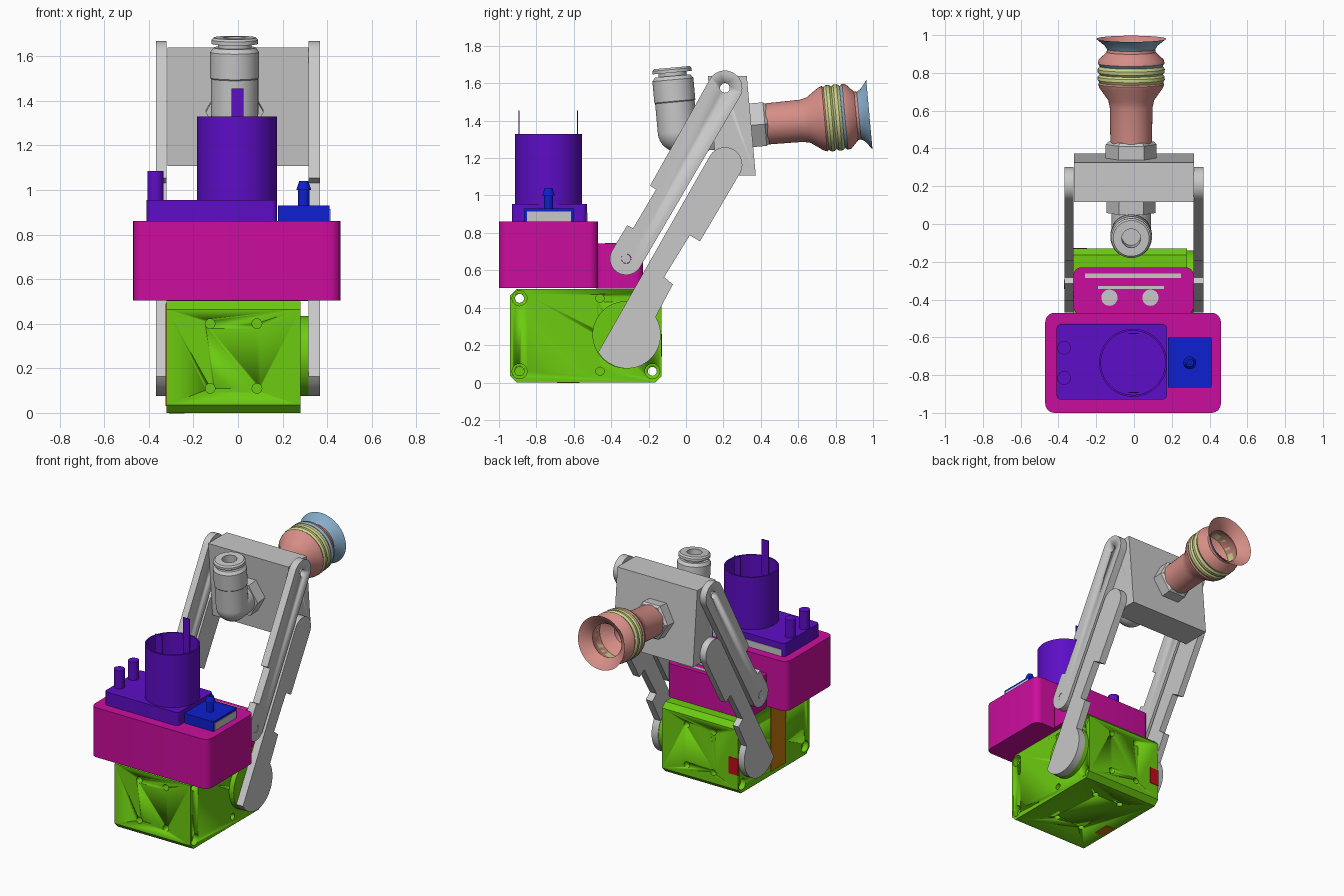
import bpy, bmesh
from math import radians, sin, cos, pi
from mathutils import Matrix, Vector

cube = bpy.data.objects.get("Cube")
if cube:
    bpy.data.objects.remove(cube, do_unlink=True)


def material(name, r, g, b):
    m = bpy.data.materials.new(name)
    m.use_nodes = True
    m.diffuse_color = (r, g, b, 1)
    m.node_tree.nodes["Principled BSDF"].inputs["Base Color"].default_value = (r, g, b, 1)
    return m


GREEN = material("lime green", .15, .6, .005)
MAGENTA = material("magenta", .6, .004, .34)
PURPLE = material("purple", .11, .004, .57)
BLUE = material("deep blue", .004, .014, .62)
GREY = material("light grey", .58, .58, .58)
PINK = material("salmon pink", .67, .27, .24)
YELLOW = material("pale yellow", .61, .65, .26)
SKY = material("pale blue", .25, .43, .61)
RED = material("red", .55, .003, .01)
ORANGE = material("orange", .58, .19, .005)


def finish(name, bm, mat, smooth=True):
    bmesh.ops.recalc_face_normals(bm, faces=bm.faces)
    mesh = bpy.data.meshes.new(name)
    bm.to_mesh(mesh)
    bm.free()
    mesh.materials.append(mat)
    ob = bpy.data.objects.new(name, mesh)
    bpy.context.collection.objects.link(ob)
    if smooth:
        bpy.ops.object.select_all(action='DESELECT')
        ob.select_set(True)
        bpy.context.view_layer.objects.active = ob
        bpy.ops.object.shade_smooth_by_angle(angle=radians(35))
    return ob


def box(name, x, y, z, mat, corner=0):
    """Box from ranges, with optional rounded vertical edges."""
    bm = bmesh.new()
    bmesh.ops.create_cube(bm, size=1)
    for v in bm.verts:
        v.co = [r[0] if c < 0 else r[1] for c, r in zip(v.co, (x, y, z))]
    if corner:
        upright = [e for e in bm.edges
                   if abs(e.verts[0].co.z - e.verts[1].co.z) > 1e-4]
        bmesh.ops.bevel(bm, geom=upright, offset=corner, segments=6,
                        profile=.5, affect='EDGES')
    return finish(name, bm, mat, corner > 0)


def prism(name, outline, x0, x1, mat):
    """Side outline of (y, z) points pushed along x."""
    bm = bmesh.new()
    face = bm.faces.new([bm.verts.new((x0, y, z)) for y, z in outline])
    out = bmesh.ops.extrude_face_region(bm, geom=[face])
    bmesh.ops.translate(bm, vec=(x1 - x0, 0, 0),
                        verts=[g for g in out["geom"] if isinstance(g, bmesh.types.BMVert)])
    return finish(name, bm, mat)


def lathe(name, profile, place, mat, sides=48):
    """Profile of (distance, radius) points turned about local z."""
    bm = bmesh.new()
    vs = [bm.verts.new((r, 0, s)) for s, r in profile]
    edges = [bm.edges.new(p) for p in zip(vs, vs[1:])]
    bmesh.ops.spin(bm, geom=vs + edges, cent=(0, 0, 0), axis=(0, 0, 1),
                   angle=2 * pi, steps=sides)
    bmesh.ops.remove_doubles(bm, verts=bm.verts, dist=1e-4)
    bmesh.ops.transform(bm, matrix=place, verts=bm.verts)
    return finish(name, bm, mat)


def rod(name, base, r, length, mat, axis='Z', sides=32):
    turn = {'Z': Matrix(), 'X': Matrix.Rotation(pi / 2, 4, 'Y'),
            'Y': Matrix.Rotation(-pi / 2, 4, 'X')}[axis]
    return lathe(name, [(0, 0), (0, r), (length, r), (length, 0)],
                 Matrix.Translation(base) @ turn, mat, sides)


def drill(target, cutters):
    for c in cutters:
        mod = target.modifiers.new("hole", 'BOOLEAN')
        mod.operation, mod.solver, mod.object = 'DIFFERENCE', 'EXACT', c
        bpy.context.view_layer.objects.active = target
        bpy.ops.object.modifier_apply(modifier=mod.name)
        bpy.data.objects.remove(c, do_unlink=True)


def arc(c, r, a0, a1, n=20):
    angles = [radians(a0 + (a1 - a0) * i / n) for i in range(n + 1)]
    return [(c[0] + r * cos(a), c[1] + r * sin(a)) for a in angles]


# Motor housing with chamfered long edges and screw holes
y0, y1, z1, ch = -.94, -.13, .5, .035
housing = prism("motor_housing",
                [(y0 + ch, 0), (y1 - ch, 0), (y1, ch), (y1, z1 - ch), (y1 - ch, z1),
                 (y0 + ch, z1), (y0, z1 - ch), (y0, ch)], -.32, .28, GREEN)
holes = [rod("cut", (-.5, y, z), .024, 1, GREEN, 'X', 20)
         for y, z in ((-.89, .45), (-.89, .06), (-.18, .06), (-.18, .45))]
for y, z in ((-.89, .45), (-.89, .06), (-.18, .06), (-.18, .45)):
    holes += [rod("cut", (x, y, z), .04, .1, GREEN, 'X', 20) for x in (.24, -.38)]
holes += [rod("cut", (.24, -.46, z), .022, .1, GREEN, 'X', 16) for z in (.45, .26, .06)]
for x in (-.125, .085):
    for z in (.11, .4):
        holes += [rod("cut", (x, y, z), .022, .1, GREEN, 'Y', 16) for y in (-.98, -.17)]
    for y in (-.7, -.3):
        holes.append(rod("cut", (x, y, -.05), .022, .1, GREEN, 'Z', 16))
drill(housing, holes)
rod("output_disc", (.28, -.32, .255), .18, .036, GREEN, 'X', 48)
box("cable_cover", (-.326, -.318), (-.67, -.5), (.03, .49), ORANGE)
box("cable_slot", (-.31, -.24), (-.69, -.57), (-.003, .002), ORANGE)
box("plug", (-.323, -.25), (-.135, -.127), (.14, .26), RED)

# Magenta valve housing and rear mount
box("upper_housing", (-.47, .46), (-1, -.47), (.505, .86), MAGENTA, .05)
box("rear_mount", (-.32, .315), (-.48, -.23), (.502, .742), MAGENTA, .04)
for i, x in enumerate((-.13, .087)):
    rod(f"mount_port_{i}", (x, -.39, .738), .043, .007, GREY)
box("mount_slot_wide", (-.26, .25), (-.285, -.262), (.738, .745), GREY)
box("mount_slot_narrow", (-.19, .16), (-.345, -.328), (.738, .745), GREY)

# Pump base, hollow barrel, terminals and pegs
box("pump_base", (-.41, .175), (-.93, -.53), (.86, .955), PURPLE, .025)
box("pump_base_backing", (-.39, .155), (-.531, -.526), (.862, .91), GREY)
lathe("pump_barrel", [(.95, 0), (.95, .18), (1.33, .18), (1.33, .17), (.96, .17), (.96, 0)],
      Matrix.Translation((-.005, -.735, 0)), PURPLE)
for i, y in enumerate((-.892, -.58)):
    box(f"terminal_{i}", (-.03, .024), (y - .003, y + .003), (1.2, 1.455), PURPLE)
for i, y in enumerate((-.655, -.815)):
    rod(f"hose_peg_{i}", (-.37, y, .95), .036, .135, PURPLE)

# Blue sensor with nozzle
box("sensor", (.18, .41), (-.865, -.6), (.86, .93), BLUE)
box("sensor_side", (.408, .414), (-.85, -.615), (.862, .914), GREY)
lathe("sensor_nozzle", [(.92, 0), (.92, .025), (1, .025), (1, .034), (1.04, .02), (1.04, .01),
                        (.96, .01), (.96, 0)],
      Matrix.Translation((.295, -.735, 0)), BLUE, 24)

# Paired parallel arms on both sides
upper = ([(-.315, .84), (-.283, .824), (-.16, 1.032), (-.192, 1.053)]
         + arc((.208, 1.575), .093, 152, -30) + arc((-.32, .662), .087, -30, -208))
lower = (arc((-.315, .255), .18, 32, -149) + arc((.208, 1.165), .093, 152, -27)
         + [(.075, .755), (.02, .787), (-.117, .563), (-.07, .525)])
for side, x0, x1 in (("left", .316, .368), ("right", -.368, -.321)):
    arm = prism(f"{side}_upper_arm", upper, x0, x1, GREY)
    drill(arm, [rod("cut", (x0 - .05, .208, 1.575), .026, .2, GREY, 'X', 20),
                rod("cut", (x0 - .05, -.32, .662), .026, .2, GREY, 'X', 20)])
    rod(f"{side}_arm_pin", (x0 - .002, -.32, .662), .025, x1 - x0, GREY, 'X', 20)
    prism(f"{side}_lower_arm", lower, x0, x1, GREY)

# Tilted head block between the arm tips
head = prism("head_block", [(.117, 1.64), (.325, 1.64), (.373, 1.108), (.165, 1.108)],
             -.317, .317, GREY)
drill(head, [rod("cut", (-.5, .208, 1.575), .026, 1, GREY, 'X', 20)])

# Axis of the suction line, tilted with the head
tilt = radians(5.15)
along = Matrix.Translation((-.015, .347, 1.375)) @ Matrix.Rotation(tilt - pi / 2, 4, 'X')
bend = Matrix.Translation((-.015, -.045, 1.34)) @ Matrix.Rotation(tilt, 4, 'X')


def plain(s0, s1, r):
    return [(s0, 0), (s0, r), (s1, r), (s1, 0)]


lathe("cup_nut", [(-.01, 0), (-.01, .135), (.075, .135), (.09, .12), (.09, 0)], along, GREY, 6)
lathe("elbow_nut", plain(-.29, -.19, .13), along, GREY, 6)
lathe("elbow_branch", plain(-.39, -.2, .105), along, GREY)
lathe("elbow_ball", arc((0, 0), .106, 180, 0, 16), bend, GREY)
lathe("elbow_riser", [(0, 0), (0, .106), (.16, .106), (.165, .11), (.28, .11), (.3, .095),
                      (.3, .075), (.318, .075), (.318, .105), (.335, .105), (.345, .095),
                      (.345, .05), (.2, .05), (.2, 0)], bend, GREY)

# Suction cup: pale blue where the outer folds face the head
cup = lathe("suction_cup",
            [(.08, 0), (.08, .11), (.27, .113), (.31, .122), (.375, .168), (.395, .175),
             (.41, .165), (.49, .165), (.505, .177), (.525, .172), (.565, .13), (.58, .128),
             (.6, .14), (.636, .185), (.632, .178), (.595, .13), (.57, .115), (.52, .15),
             (.44, .15), (.38, .075), (.25, .06), (.25, 0)], along, PINK)
cup.data.materials.append(SKY)
axis = along.to_3x3() @ Vector((0, 0, 1))
for f in cup.data.polygons:
    s = (f.center - along.translation).dot(axis)
    if s > .48 and f.normal.dot(axis) < -.1:
        outward = f.center - along.translation - axis * s
        if f.normal.dot(outward) > 0:
            f.material_index = 1
lathe("cup_rings", [(.4, .15), (.402, .168), (.418, .178), (.435, .177), (.446, .167),
                    (.457, .177), (.475, .178), (.49, .168), (.492, .15), (.4, .15)],
      along, YELLOW)
